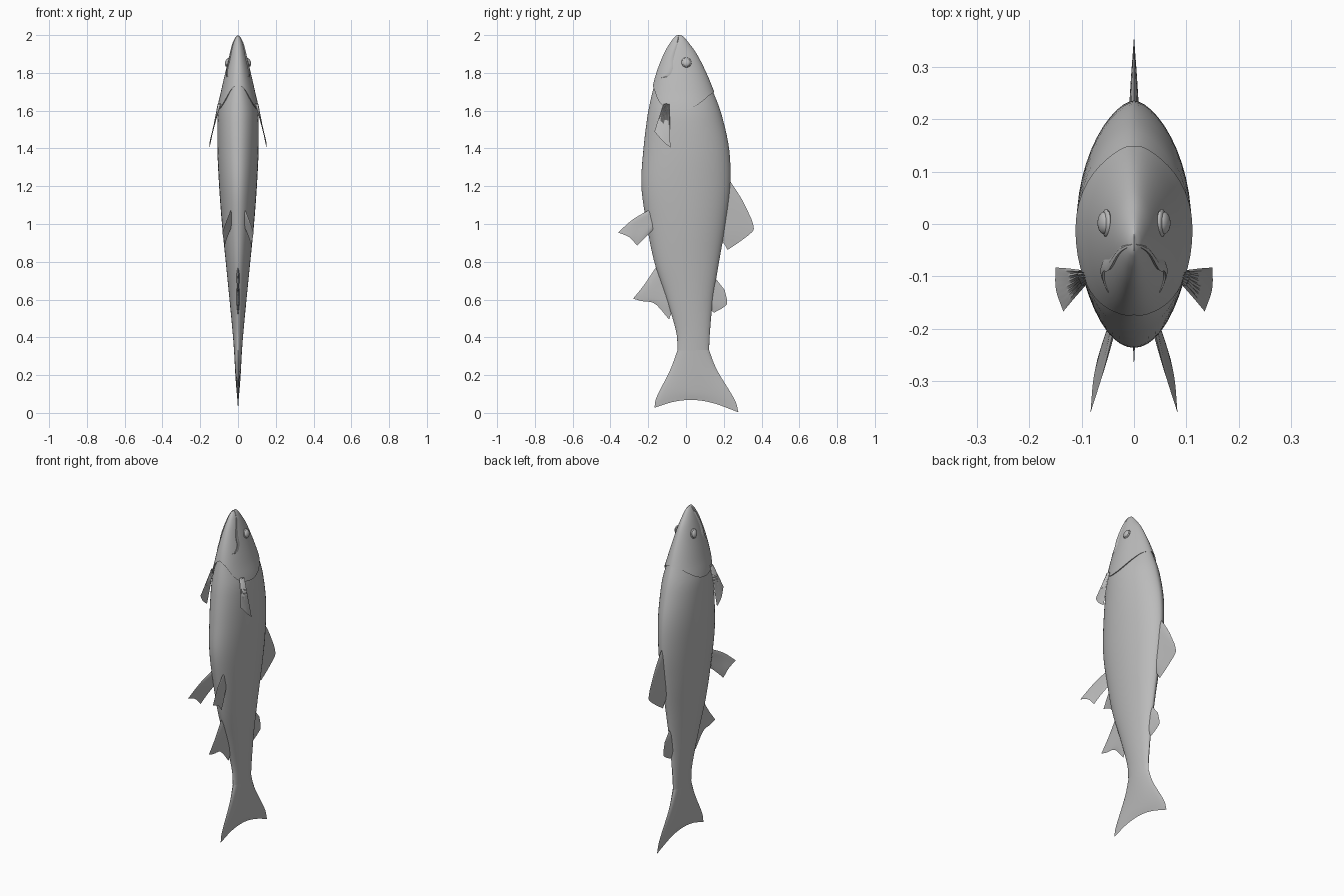
import bpy, bmesh, math
from mathutils import Vector

if "Cube" in bpy.data.objects:
    bpy.data.objects.remove(bpy.data.objects["Cube"])

grey = bpy.data.materials.new("fish_grey")
grey.diffuse_color = (0.5, 0.5, 0.5, 1)
grey.use_nodes = True
grey.node_tree.nodes["Principled BSDF"].inputs["Base Color"].default_value = grey.diffuse_color


def spline(xs, vs, x):
    """Smooth curve through values vs (numbers or vectors) at rising xs."""
    x = min(max(x, xs[0]), xs[-1])
    i = 0
    while i < len(xs) - 2 and x > xs[i + 1]:
        i += 1

    def slope(k):
        a, b = max(k - 1, 0), min(k + 1, len(xs) - 1)
        return (vs[b] - vs[a]) / (xs[b] - xs[a])
    h = xs[i + 1] - xs[i]
    t = (x - xs[i]) / h
    return (vs[i] * (2*t**3 - 3*t*t + 1) + slope(i) * (h * (t**3 - 2*t*t + t))
            + vs[i + 1] * (3*t*t - 2*t**3) + slope(i + 1) * (h * (t**3 - t*t)))


# body stations: height, belly y, back y, half width
STATIONS = [
    (0.33, -0.045, 0.122, 0.021), (0.42, -0.05, 0.126, 0.028), (0.60, -0.102, 0.143, 0.045),
    (0.80, -0.168, 0.175, 0.065), (1.00, -0.208, 0.21, 0.085), (1.20, -0.236, 0.234, 0.10),
    (1.40, -0.225, 0.228, 0.109), (1.60, -0.20, 0.183, 0.106), (1.70, -0.183, 0.149, 0.088),
    (1.80, -0.157, 0.108, 0.067), (1.90, -0.118, 0.057, 0.043), (1.96, -0.084, 0.014, 0.025),
    (1.99, -0.06, -0.012, 0.011), (2.00, -0.048, -0.025, 0.0)]
COLS = list(zip(*STATIONS))


def section(z):
    lo, hi, w = (spline(COLS[0], c, z) for c in COLS[1:])
    return (lo + hi) / 2, (hi - lo) / 2, max(w, 0)


def skin(a, z, off=0.0):
    """Point on the body at angle a around (0 = back, pi = belly)."""
    yc, hy, w = section(z)
    s = math.sin(a)
    p = 1.2 if math.cos(a) > 0 else 1.0
    x = math.copysign(abs(s) ** p, s) * (w + off) if abs(s) > 1e-6 else 0
    return Vector((x, yc + (hy + off) * math.cos(a), z))


def skin_at(y, z, off):
    """Point on the +x flank at a given y and height."""
    yc, hy, _ = section(z)
    return skin(math.acos(max(-1, min(1, (y - yc) / hy))), z, off)


def finish(obj, mirror=False):
    obj.data.materials.append(grey)
    if mirror:
        obj.modifiers.new("Mirror", 'MIRROR').use_mirror_merge = False
    bpy.ops.object.select_all(action='DESELECT')
    obj.select_set(True)
    bpy.context.view_layer.objects.active = obj
    bpy.ops.object.shade_smooth_by_angle(angle=math.radians(40))


def loft(name, rings, mirror=False):
    """Skin a list of closed rings."""
    bm = bmesh.new()
    rows = [[bm.verts.new(p) for p in r] for r in rings]
    n = len(rows[0])
    for r, q in zip(rows, rows[1:]):
        for j in range(n):
            k = (j + 1) % n
            bm.faces.new((r[j], r[k], q[k], q[j]))
    bmesh.ops.remove_doubles(bm, verts=bm.verts, dist=1e-5)
    bmesh.ops.recalc_face_normals(bm, faces=bm.faces)
    me = bpy.data.meshes.new(name)
    bm.to_mesh(me)
    bm.free()
    obj = bpy.data.objects.new(name, me)
    bpy.context.collection.objects.link(obj)
    finish(obj, mirror)


def fin(name, rows, thick, n=15, steps=8, lens=6, root=1.0, ridge=0.0, mirror=False):
    """Tapered blade through control rows (root to tip); each point is (x, y, z)."""
    rows = [[Vector(p) for p in r] for r in rows]
    rings = []
    for s in range(steps + 1):
        t = s / steps
        left, right = [], []
        for j in range(n):
            u = j / (n - 1)
            pts = [spline(list(range(len(r))), r, u * (len(r) - 1)) for r in rows]
            p = spline(list(range(len(pts))), pts, t * (len(pts) - 1))
            v = abs(2 * u - 1)
            half = thick * (1 - t) ** root * max(1 - v ** lens, 0) ** (0.5 if lens == 2 else 1)
            bump = Vector((ridge * (j % 2) * (1 - t) * (0 < j < n - 1), 0, 0))
            left.append(p + bump + Vector((half, 0, 0)))
            right.append(p + bump - Vector((half, 0, 0)))
        rings.append(left + right[::-1])
    loft(name, rings, mirror)


def flat(*pts):
    return [(0, y, z) for y, z in pts]


# trunk, tucked slightly under the gill covers at its upper end
ANGLES = [2 * math.pi * k / 48 for k in range(48)]
trunk = []
for i in range(41):
    z = 0.33 + (1.80 - 0.33) * i / 40
    trunk.append([skin(a, z, -0.007 * min(max((z - 1.58) / 0.14, 0), 1)) for a in ANGLES])
loft("trunk", trunk)

# head shell with raised gill cover edge; rim height varies around the body
RIM_A = [0, 0.6, 1.0, 1.3, 1.6, 2.0, 2.3, 2.7, math.pi]
RIM_Z = [1.70, 1.685, 1.65, 1.62, 1.603, 1.61, 1.64, 1.71, 1.74]
head = []
for i in range(29):
    t = (i / 28) ** 1.6
    ring = []
    for a in ANGLES:
        b = min(a, 2 * math.pi - a)
        z = 2 - t * (2 - spline(RIM_A, RIM_Z, b))
        ring.append(skin(a, z, 0.006 * t ** 3 * math.sin(b)))
    head.append(ring)
head.append([Vector((p.x * 0.86, p.y * 0.93, p.z + 0.004)) for p in head[-1]])
loft("head", head)

# upper lip, overhanging the lower jaw
EDGE = [(-0.042, 1.997), (-0.056, 1.95), (-0.075, 1.90), (-0.086, 1.86), (-0.088, 1.82),
        (-0.105, 1.79), (-0.13, 1.775)]
UPPER = [(-0.036, 1.998), (-0.042, 1.955), (-0.055, 1.91), (-0.064, 1.87), (-0.066, 1.82),
         (-0.085, 1.782), (-0.129, 1.773)]
lip = []
for i in range(25):
    k = i / 24 * 6
    idx = list(range(7))
    e = Vector([spline(idx, [p[c] for p in EDGE], k) for c in (0, 1)])
    u = Vector([spline(idx, [p[c] for p in UPPER], k) for c in (0, 1)])
    m = (e + u) / 2
    f = 0.3 + 0.7 * math.sin(math.pi * i / 24)
    lip.append([skin_at(*u, -0.002), skin_at(*m, 0.006 * f), skin_at(*e, 0.007 * f),
                skin_at(*e, -0.006)])
loft("upper_lip", lip, mirror=True)

# eyes: a rim with a domed ball
for name, r, depth, out in (("eye_rim", 0.027, 0.008, 0.053), ("eye", 0.022, 0.013, 0.056)):
    bm = bmesh.new()
    bmesh.ops.create_uvsphere(bm, u_segments=20, v_segments=12, radius=1)
    for v in bm.verts:
        v.co = Vector((out + v.co.x * depth - v.co.z * r * 0.2, 0.002 + v.co.y * r,
                       1.855 + v.co.z * r))
    me = bpy.data.meshes.new(name)
    bm.to_mesh(me)
    bm.free()
    eye = bpy.data.objects.new(name, me)
    bpy.context.collection.objects.link(eye)
    finish(eye, True)

# tail fin, carrying on the trunk section and thinning to the trailing edge
fin("tail_fin", [
    flat((-0.045, 0.332), (0, 0.332), (0.04, 0.332), (0.08, 0.332), (0.122, 0.332)),
    flat((-0.085, 0.225), (-0.02, 0.21), (0.045, 0.2), (0.11, 0.2), (0.165, 0.225)),
    flat((-0.155, 0.085), (-0.06, 0.11), (0.045, 0.11), (0.15, 0.10), (0.255, 0.075)),
    flat((-0.167, 0.027), (-0.06, 0.06), (0.045, 0.068), (0.15, 0.05), (0.278, 0.003))],
    0.021, n=25, steps=14, lens=2)

# unpaired fins
fin("dorsal_fin", [
    flat((0.215, 1.255), (0.20, 1.17), (0.19, 1.08), (0.185, 1.0), (0.18, 0.92)),
    flat((0.293, 1.135), (0.285, 1.08), (0.27, 1.02), (0.245, 0.955), (0.205, 0.89)),
    flat((0.345, 1.03), (0.357, 0.99), (0.352, 0.96), (0.29, 0.91), (0.22, 0.863))], 0.011)
fin("adipose_fin", [
    flat((0.15, 0.72), (0.135, 0.65), (0.13, 0.60), (0.125, 0.55)),
    flat((0.205, 0.65), (0.218, 0.585), (0.20, 0.56), (0.148, 0.53))], 0.009)
fin("anal_fin", [
    flat((-0.15, 0.785), (-0.12, 0.70), (-0.095, 0.62), (-0.07, 0.54)),
    flat((-0.22, 0.68), (-0.18, 0.63), (-0.14, 0.59), (-0.08, 0.52)),
    flat((-0.28, 0.605), (-0.235, 0.592), (-0.165, 0.578), (-0.09, 0.495))], 0.009)

# paired fins
fin("pectoral_fin", [
    [(0.093, -0.118, 1.635), (0.097, -0.105, 1.637), (0.100, -0.088, 1.635)],
    [(0.115, -0.143, 1.565), (0.121, -0.118, 1.54), (0.124, -0.085, 1.53)],
    [(0.135, -0.167, 1.49), (0.149, -0.125, 1.44), (0.15, -0.083, 1.405)]],
    0.005, ridge=0.004, mirror=True)
fin("pelvic_fin", [
    [(0.035, -0.185, 1.08), (0.036, -0.18, 1.03), (0.04, -0.175, 0.97)],
    [(0.058, -0.28, 1.025), (0.058, -0.255, 0.98), (0.058, -0.22, 0.925)],
    [(0.083, -0.36, 0.955), (0.078, -0.30, 0.93), (0.07, -0.258, 0.885)]],
    0.006, mirror=True)
